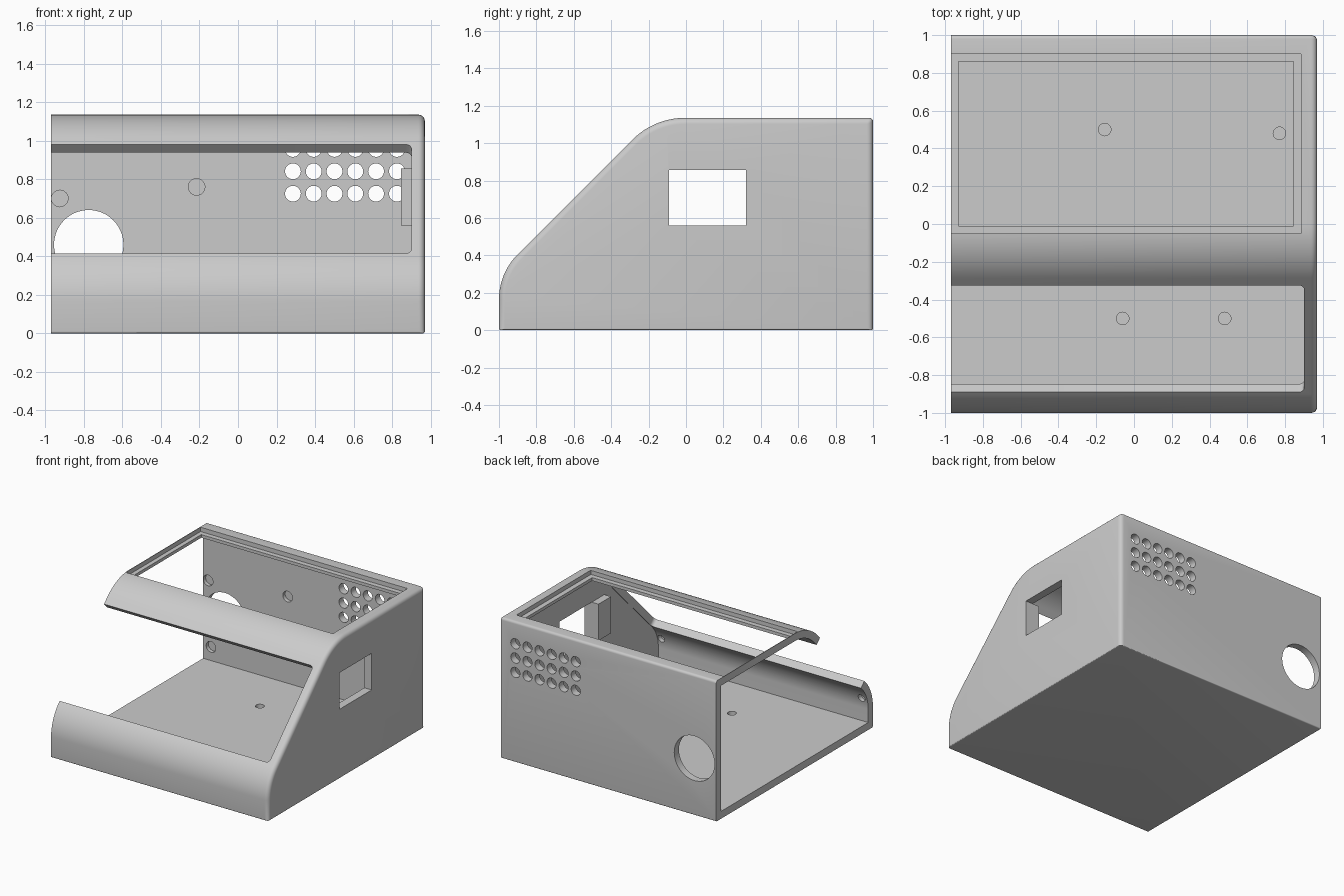
import bpy, bmesh
from math import pi, tan, radians
from mathutils import Vector, Matrix

default = bpy.data.objects.get("Cube")
if default:
    bpy.data.objects.remove(default, do_unlink=True)

grey = bpy.data.materials.new("plain_grey")
grey.use_nodes = True
colour = (0.6, 0.6, 0.6, 1)
grey.diffuse_color = colour
grey.node_tree.nodes["Principled BSDF"].inputs["Base Color"].default_value = colour

OPEN_X, SIDE_X, HEIGHT, WALL = -0.97, 0.97, 1.135, 0.06


def to_object(bm, name):
    bmesh.ops.recalc_face_normals(bm, faces=bm.faces)
    mesh = bpy.data.meshes.new(name)
    bm.to_mesh(mesh)
    bm.free()
    mesh.materials.append(grey)
    obj = bpy.data.objects.new(name, mesh)
    bpy.context.collection.objects.link(obj)
    return obj


def rounded(corners, steps=20):
    """Outline in (y, z) whose corners (y, z, radius) are replaced by arcs."""
    out = []
    for i, (y, z, r) in enumerate(corners):
        p = Vector((y, z))
        if r == 0:
            out.append(p)
            continue
        a = (Vector(corners[i - 1][:2]) - p).normalized()
        b = (Vector(corners[(i + 1) % len(corners)][:2]) - p).normalized()
        reach = r / tan(a.angle(b) / 2)
        centre = p + (a + b).normalized() * (reach ** 2 + r ** 2) ** 0.5
        start, end = p + a * reach - centre, p + b * reach - centre
        out += [centre + start.lerp(end, k / steps).normalized() * r
                for k in range(steps + 1)]
    return out


def extrude_x(name, outline, x0, x1):
    bm = bmesh.new()
    face = bm.faces.new([bm.verts.new((x0, p.x, p.y)) for p in outline])
    new = bmesh.ops.extrude_face_region(bm, geom=[face])["geom"]
    bmesh.ops.translate(bm, vec=(x1 - x0, 0, 0),
                        verts=[v for v in new if isinstance(v, bmesh.types.BMVert)])
    # The starting cap is kept by the extrusion, so the solid is closed
    return to_object(bm, name)


def box(name, low, high, round_z=0, tilt=0):
    """Box between two corners, optionally with rounded upright edges, tilted about x."""
    low, high = Vector(low), Vector(high)
    bm = bmesh.new()
    bmesh.ops.create_cube(bm, size=1)
    bmesh.ops.scale(bm, vec=high - low, verts=bm.verts)
    if round_z:
        upright = [e for e in bm.edges if abs(e.verts[0].co.z - e.verts[1].co.z) > 0.01]
        bmesh.ops.bevel(bm, geom=upright, offset=round_z, segments=6,
                        profile=0.5, affect='EDGES')
    bmesh.ops.transform(bm, verts=bm.verts, matrix=Matrix.Translation(
        (low + high) / 2) @ Matrix.Rotation(tilt, 4, 'X'))
    return to_object(bm, name)


def drills(name, centres, radius, depth, along_y=True, sides=32):
    bm = bmesh.new()
    for c in centres:
        turn = Matrix.Rotation(pi / 2 if along_y else 0, 4, 'X')
        bmesh.ops.create_cone(bm, cap_ends=True, segments=sides, radius1=radius,
                              radius2=radius, depth=depth,
                              matrix=Matrix.Translation(c) @ turn)
    return to_object(bm, name)


def apply(obj, mod):
    bpy.context.view_layer.objects.active = obj
    bpy.ops.object.modifier_apply(modifier=mod.name)


# Outer shell: side profile with a sloping front, softened outer edges
shell = extrude_x("enclosure_shell", rounded(
    [(-1, 0, 0), (1, 0, 0), (1, HEIGHT, 0), (-0.17, HEIGHT, 0.40), (-1, 0.305, 0.34)]),
    OPEN_X, SIDE_X)
weights = shell.data.attributes.new("bevel_weight_edge", 'FLOAT', 'EDGE')
for edge in shell.data.edges:
    a, b = (shell.data.vertices[i].co for i in edge.vertices)
    mid = (a + b) / 2
    at_back_top = mid.y > 0.99 and mid.z > HEIGHT - 0.01
    if mid.z < 0.01 and (abs(mid.y) > 0.99 or mid.x > SIDE_X - 0.01):
        weights.data[edge.index].value = 0.3
    elif mid.x > SIDE_X - 0.01:
        weights.data[edge.index].value = 1
    elif at_back_top:
        weights.data[edge.index].value = 0.6
soft = shell.modifiers.new("soft_edges", 'BEVEL')
soft.limit_method, soft.width, soft.segments = 'WEIGHT', 0.033, 5
soft.use_clamp_overlap = False
apply(shell, soft)

# Cutters: hollow inside, openings, vents and blind screw holes
inner = 1 - WALL
cutters = [
    extrude_x("cavity", rounded(
        [(-inner, WALL, 0), (inner, WALL, 0), (inner, HEIGHT - WALL, 0),
         (-0.145, HEIGHT - WALL, 0.34), (-inner, 0.28, 0.28)]), -1.2, 0.905),
    box("front_opening", (-1.3, -1.0075, 0.5475), (0.9, -0.2075, 0.8475),
        round_z=0.03, tilt=radians(45)),
    box("lid_recess", (-0.965, -0.05, HEIGHT - 0.035), (0.885, 0.9, 1.3)),
    box("lid_opening", (-0.93, -0.01, 0.9), (0.845, 0.86, 1.3)),
    box("side_window", (0.8, -0.09, 0.56), (1.1, 0.32, 0.855)),
    drills("cable_hole", [(-0.775, 1, 0.46)], 0.18, 0.3, sides=64),
    drills("vents", [(0.285 + 0.108 * i, 1, 0.725 + 0.116 * j)
                     for i in range(6) for j in range(3)], 0.041, 0.3),
    drills("back_screw_holes", [(-0.925, inner, 0.7), (-0.215, inner, 0.76),
                                (-0.9, inner, 0.17)], 0.043, 0.06),
    drills("front_screw_holes", [(-0.92, -inner, 0.25), (0.87, -inner, 0.25)], 0.03, 0.06),
    drills("floor_screw_holes", [(-0.06, -0.5, WALL), (0.48, -0.5, WALL),
                                 (-0.155, 0.5, WALL), (0.77, 0.48, WALL)],
           0.033, 0.06, along_y=False),
]
for cutter in cutters:
    cut = shell.modifiers.new("cut", 'BOOLEAN')
    cut.operation, cut.solver, cut.object = 'DIFFERENCE', 'EXACT', cutter
    apply(shell, cut)
    bpy.data.objects.remove(cutter, do_unlink=True)

# Upright block beside the side window
box("window_block", (0.845, -0.25, 0.56), (0.91, -0.09, 0.855))

# Smooth curved surfaces, keep sharp corners
bpy.ops.object.select_all(action='DESELECT')
shell.select_set(True)
bpy.context.view_layer.objects.active = shell
bpy.ops.object.shade_smooth_by_angle(angle=radians(30))
